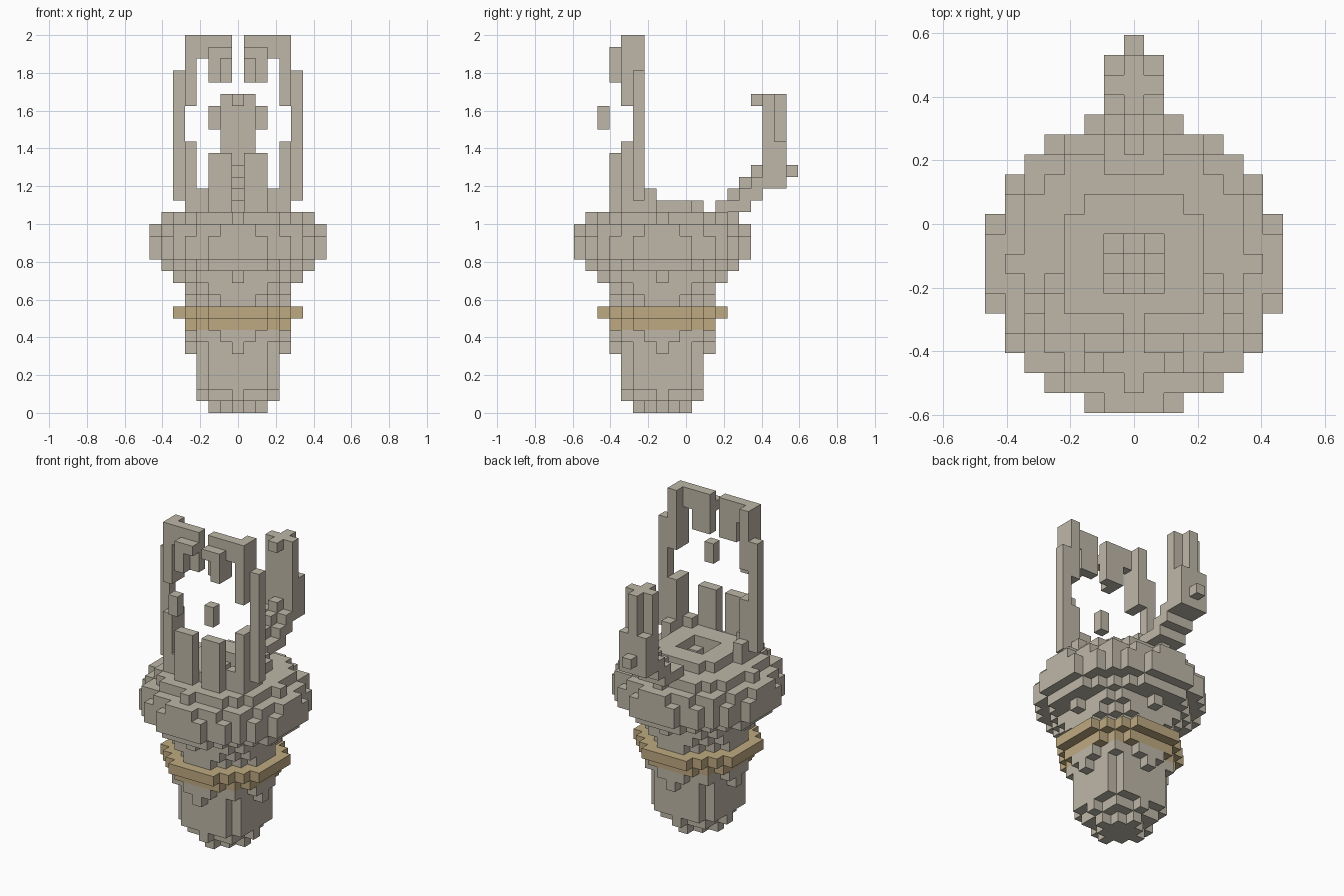
import bpy, bmesh, math
from mathutils import Vector

if "Cube" in bpy.data.objects:
    bpy.data.objects.remove(bpy.data.objects["Cube"], do_unlink=True)

S = 1 / 16                         # edge of one block
BODY_Y = -2 * S                    # the round body sits forward of the centre


def make_material(name, color):
    mat = bpy.data.materials.new(name)
    mat.use_nodes = True
    mat.diffuse_color = (*color, 1)
    mat.node_tree.nodes["Principled BSDF"].inputs["Base Color"].default_value = (*color, 1)
    return mat


stone = make_material("warm grey stone", (0.515, 0.475, 0.39))
tan = make_material("tan band", (0.515, 0.40, 0.22))


def block(xs, ys, zs, mirror=False):
    """Cells of a box given by inclusive ranges, optionally mirrored in x."""
    cells = {(i, j, k) for i in range(xs[0], xs[1] + 1)
             for j in range(ys[0], ys[1] + 1) for k in range(zs[0], zs[1] + 1)}
    if mirror:
        cells |= {(-i, j, k) for i, j, k in cells}
    return cells


def disc(r2, k):
    """One round layer of cells with squared radius r2."""
    n = math.isqrt(r2)
    return {(i, j, k) for i in range(-n, n + 1) for j in range(-n, n + 1) if i * i + j * j <= r2}


def build(name, cells, mat):
    """Skin the cells with their outer faces, then merge the flat areas."""
    bm = bmesh.new()
    cache = {}

    def vert(p):
        key = tuple(round(c * 2) for c in p)
        if key not in cache:
            cache[key] = bm.verts.new((p.x * S, p.y * S + BODY_Y, p.z * S + S / 2))
        return cache[key]

    for cell in cells:
        c = Vector(cell)
        for axis in range(3):
            for sign in (-1, 1):
                d = Vector((0, 0, 0))
                d[axis] = sign
                if tuple(int(v) for v in c + d) in cells:
                    continue
                u = Vector((0, 0, 0))
                u[(axis + 1) % 3] = 0.5
                w = d.cross(u)
                f = c + d / 2
                bm.faces.new([vert(f + a) for a in (-u - w, u - w, u + w, w - u)])
    bmesh.ops.dissolve_limit(bm, angle_limit=0.01, verts=bm.verts[:], edges=bm.edges[:])
    mesh = bpy.data.meshes.new(name)
    bm.to_mesh(mesh)
    bm.free()
    mesh.materials.append(mat)
    obj = bpy.data.objects.new(name, mesh)
    bpy.context.collection.objects.link(obj)
    return obj


def stack(radii, base):
    cells = set()
    for n, r2 in enumerate(radii):
        cells |= disc(r2, base + n)
    return cells


# Lower handle, tan collar and flaring bowl
build("handle", stack([4, 9, 13, 13, 13, 16, 18], 0), stone)
build("collar", stack([20, 29], 7), tan)
bowl = stack([17, 20, 25, 40, 53, 53, 50, 36, 13], 9)

# Stepped hollow in the top of the bowl
bowl -= block((-1, 1), (-1, 1), (17, 17))
bowl -= block((-1, 1), (0, 0), (16, 16)) | block((0, 0), (-1, 1), (16, 16))
bowl -= block((0, 0), (0, 0), (15, 15))
build("bowl", bowl, stone)

# Pair of tall arms curling over at the top
arms = block((5, 5), (-2, -2), (18, 28), True)
arms |= block((4, 4), (-3, -2), (17, 22), True)
arms |= block((4, 4), (-3, -2), (26, 31), True)
arms |= block((4, 4), (-1, -1), (17, 18), True)
arms |= block((3, 3), (-3, -3), (17, 18), True)
arms |= block((3, 3), (-3, -3), (30, 31), True)
arms |= block((1, 2), (-3, -3), (28, 31), True)
arms |= block((2, 2), (-4, -4), (28, 30), True)
arms |= block((1, 1), (-4, -4), (30, 30), True)
build("front_arms", arms, stone)

# Short front posts and the floating chips above them
build("front_posts", block((1, 2), (-4, -4), (17, 21), True), stone)
build("floating_chips", block((2, 2), (-5, -5), (24, 25), True), stone)

# Rear arm: a staircase leading out to an upright with a hooked tip
rear = set()
for n in range(4):
    rear |= block((0, 0), (5 + n, 5 + n), (max(17, 15 + n), 17 + n))
    rear |= block((1, 1), (5 + n, 5 + n), (max(17, 15 + n), max(17, 16 + n)), True)
rear |= block((-1, 1), (9, 9), (19, 26))
rear |= block((-1, 1), (10, 10), (19, 22))
rear |= block((0, 0), (10, 10), (23, 26))
rear |= block((0, 0), (8, 8), (26, 26))
rear |= block((0, 0), (11, 11), (20, 20))
build("rear_arm", rear, stone)
